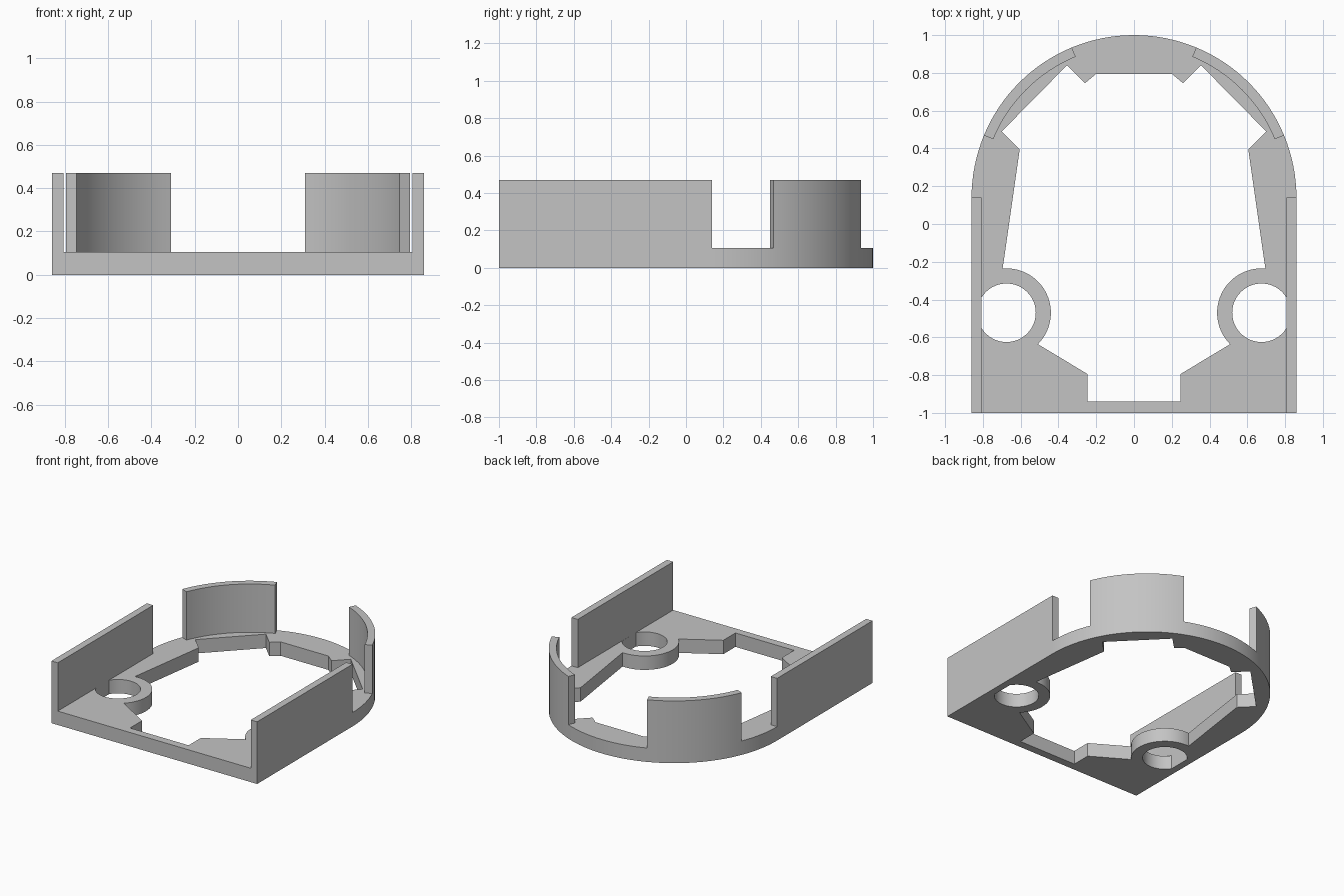
import bpy
import bmesh
from math import cos, sin, radians

cube = bpy.data.objects.get("Cube")
if cube:
    bpy.data.objects.remove(cube, do_unlink=True)

HALF = 0.86          # half width and radius of the rounded back
ARC_Y = 0.14         # centre of the rounded back
INNER = 0.807        # inner face of all walls
PLATE_TOP = 0.105
WALL_TOP = 0.47
RING = (0.675, -0.47)
RING_R, HOLE_R = 0.235, 0.155

grey = bpy.data.materials.new("light grey")
grey.use_nodes = True
colour = (0.55, 0.55, 0.55, 1)
grey.diffuse_color = colour
grey.node_tree.nodes["Principled BSDF"].inputs["Base Color"].default_value = colour


def arc(centre, radius, start, end, steps):
    angles = [radians(start + (end - start) * i / steps) for i in range(steps + 1)]
    return [(centre[0] + radius * cos(a), centre[1] + radius * sin(a)) for a in angles]


def mirrored(points):
    return [(-x, y) for x, y in reversed(points)]


def prism(name, loops, bottom, top):
    """Fill flat outlines (the first outer, the rest holes) and extrude them upwards."""
    bm = bmesh.new()
    edges = []
    for loop in loops:
        verts = [bm.verts.new((x, y, bottom)) for x, y in loop]
        edges += [bm.edges.new((v, verts[i - 1])) for i, v in enumerate(verts)]
    bmesh.ops.triangle_fill(bm, use_beauty=True, use_dissolve=False, edges=edges, normal=(0, 0, 1))
    result = bmesh.ops.extrude_face_region(bm, geom=bm.faces[:], use_keep_orig=True)
    raised = [g for g in result["geom"] if isinstance(g, bmesh.types.BMVert)]
    bmesh.ops.translate(bm, verts=raised, vec=(0, 0, top - bottom))
    bmesh.ops.recalc_face_normals(bm, faces=bm.faces[:])
    mesh = bpy.data.meshes.new(name)
    bm.to_mesh(mesh)
    bm.free()
    mesh.materials.append(grey)
    obj = bpy.data.objects.new(name, mesh)
    bpy.context.collection.objects.link(obj)
    bpy.ops.object.select_all(action="DESELECT")
    obj.select_set(True)
    bpy.context.view_layer.objects.active = obj
    bpy.ops.object.shade_smooth_by_angle(angle=radians(30))
    return obj


# Base plate: rounded outline, notched opening and two clipped round holes
outline = [(-HALF, -1), (HALF, -1)] + arc((0, ARC_Y), HALF, 0, 180, 64)
half_opening = [(0.2, 0.795), (0.26, 0.745), (0.355, 0.84), (0.7, 0.49), (0.605, 0.395)]
half_opening += arc(RING, RING_R, 85, 225, 28)
half_opening += [(0.245, -0.795), (0.245, -0.94)]
opening = half_opening + mirrored(half_opening)
hole = arc(RING, HOLE_R, 32, 328, 40)
prism("base_plate", [outline, opening, hole, mirrored(hole)], 0, PLATE_TOP)

# Straight side walls and curved back walls
side = [(INNER, -1), (HALF, -1), (HALF, ARC_Y), (INNER, ARC_Y)]
curved = arc((0, ARC_Y), HALF, 22.5, 67.5, 16) + arc((0, ARC_Y), INNER, 67.5, 22.5, 16)
for name, profile in (("side_wall", side), ("curved_wall", curved)):
    prism(name + "_left", [profile], PLATE_TOP, WALL_TOP)
    prism(name + "_right", [mirrored(profile)], PLATE_TOP, WALL_TOP)
